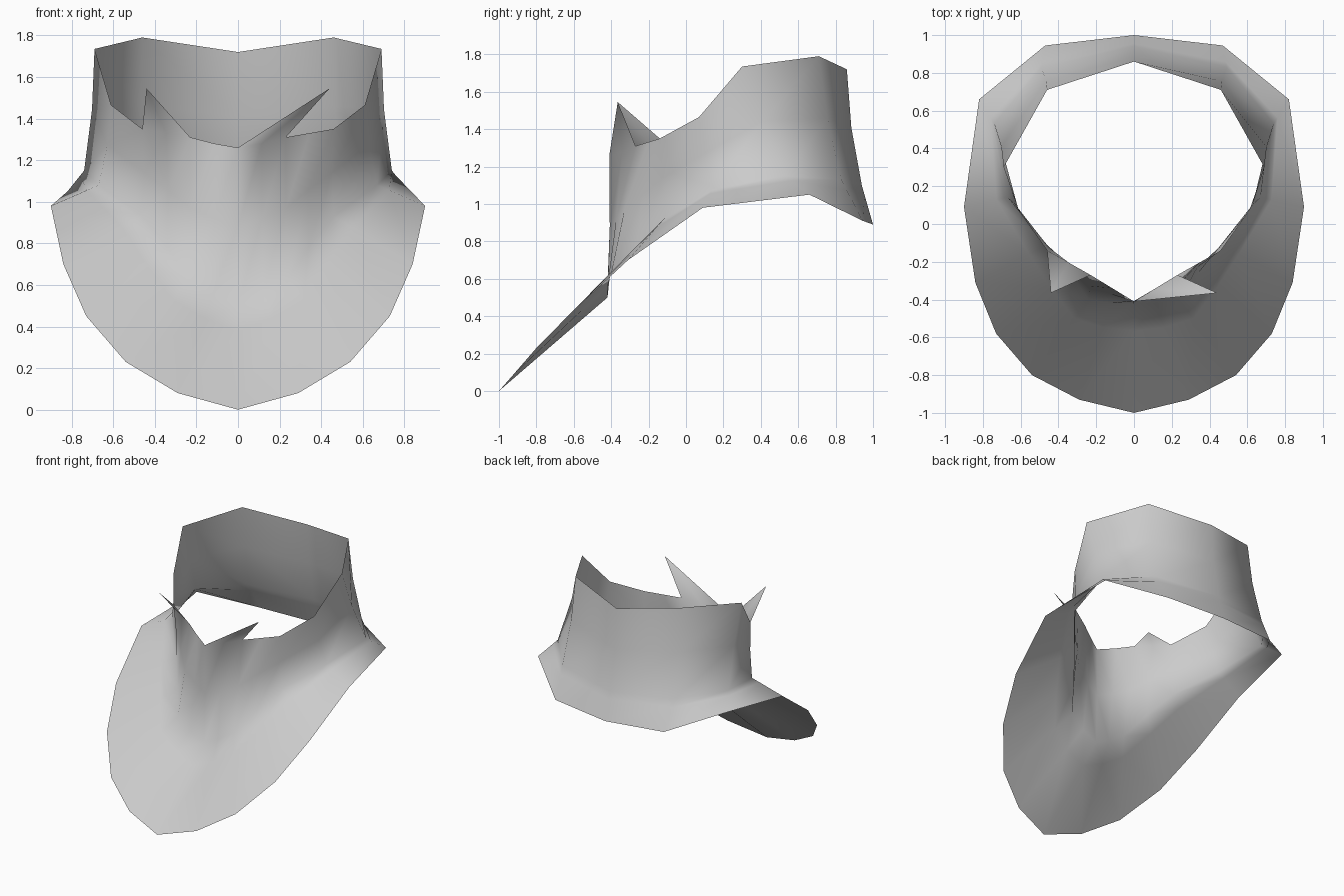
import bpy
import bmesh
from mathutils import Vector

default = bpy.data.objects.get("Cube")
if default:
    bpy.data.objects.remove(default, do_unlink=True)

# One cloth colour
cloth = bpy.data.materials.new("grey cloth")
cloth.use_nodes = True
colour = (0.6, 0.6, 0.6, 1)
cloth.diffuse_color = colour
cloth.node_tree.nodes["Principled BSDF"].inputs["Base Color"].default_value = colour

# Half outlines running from front centre round the left side to back centre
hem = [(0, -1, 0), (.29, -.93, .08), (.54, -.8, .23), (.73, -.58, .45), (.84, -.31, .7),
       (.9, .09, .98), (.82, .66, 1.05), (.47, .945, .91), (0, 1, .89)]
neck_base = [(0, -.42, .5), (.12, -.42, .56), (.24, -.4, .63), (.34, -.26, .78), (.46, -.11, .93),
             (.67, .14, 1.08), (.74, .53, 1.15), (.49, .83, 1.13), (0, .94, 1.1)]
neck_top = [(0, -.41, 1.26), (.115, -.34, 1.28), (.23, -.27, 1.31), (.345, -.205, 1.33), (.46, -.14, 1.35),
            (.61, .07, 1.465), (.69, .3, 1.735), (.46, .71, 1.79), (0, .86, 1.72)]


def full_ring(half):
    """Mirror a half outline into a closed loop."""
    points = [Vector(p) for p in half]
    return points + [Vector((-p.x, p.y, p.z)) for p in reversed(points[1:-1])]


def blend(lower, upper, amount, tuck=1):
    """Ring between two others, optionally drawn inward."""
    ring = []
    for a, b in zip(lower, upper):
        p = a.lerp(b, amount)
        ring.append(Vector((p.x * tuck, p.y * tuck, p.z)))
    return ring


# Loft the bib and neck as a single thin sheet
bottom, base, top = (full_ring(h) for h in (hem, neck_base, neck_top))
rings = [bottom, blend(bottom, base, .75), base, blend(base, top, .5, .982), top]

bm = bmesh.new()
loops = [[bm.verts.new(p) for p in ring] for ring in rings]
count = len(bottom)
for low, high in zip(loops, loops[1:]):
    for i in range(count):
        j = (i + 1) % count
        bm.faces.new((low[i], low[j], high[j], high[i]))

# Two torn points on the front of the neck edge
edge = loops[-1]
tip = Vector((.44, -.365, 1.545))
left_tip = bm.verts.new(tip)
bm.faces.new((edge[0], edge[1], left_tip))
bm.faces.new((edge[1], edge[2], left_tip))
right_tip = bm.verts.new((-tip.x, tip.y, tip.z))
bm.faces.new((edge[-4], edge[-3], right_tip))
bm.faces.new((edge[-3], edge[-2], right_tip))

mesh = bpy.data.meshes.new("neck_scarf")
bm.to_mesh(mesh)
bm.free()
mesh.materials.append(cloth)
scarf = bpy.data.objects.new("neck_scarf", mesh)
bpy.context.collection.objects.link(scarf)

# Soft cloth shading
for polygon in mesh.polygons:
    polygon.use_smooth = True
